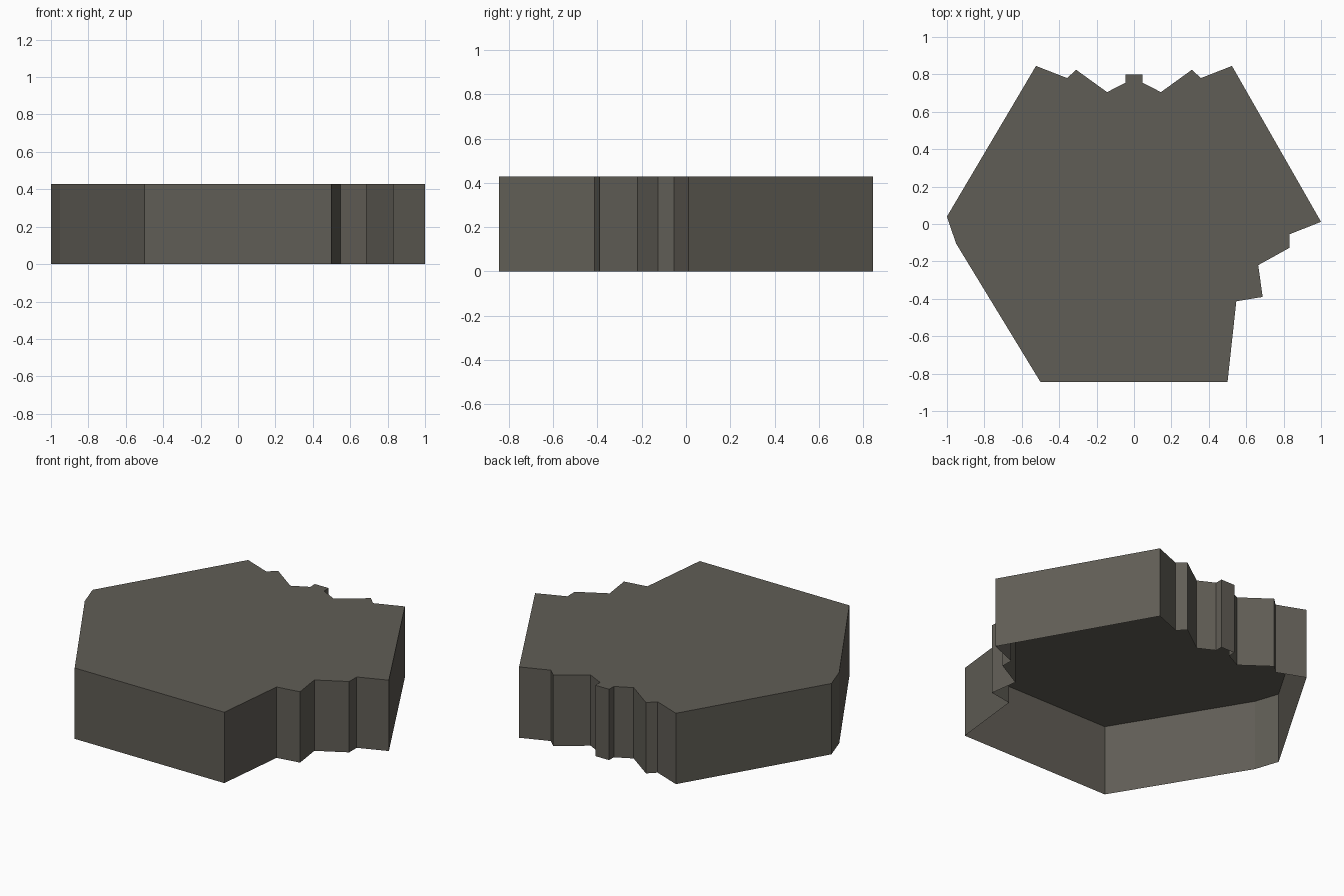
import bpy
import bmesh

if "Cube" in bpy.data.objects:
    bpy.data.objects.remove(bpy.data.objects["Cube"])

HEIGHT = 0.428

# One stone colour for the whole tile
stone = bpy.data.materials.new("dark grey stone")
stone.diffuse_color = (0.118, 0.110, 0.092, 1.0)
stone.use_nodes = True
stone.node_tree.nodes["Principled BSDF"].inputs["Base Color"].default_value = stone.diffuse_color

# Back edge: the right half of the jagged profile, mirrored to the left
half_back = [(0.046, 0.80), (0.046, 0.755), (0.144, 0.705), (0.31, 0.825),
             (0.357, 0.78), (0.524, 0.845)]
back_edge = [(-x, y) for x, y in reversed(half_back)] + half_back

# Right side: broken, stepped edge down to the front corner
right_edge = [(1.0, 0.012), (0.832, -0.055), (0.832, -0.127), (0.664, -0.22),
              (0.688, -0.39), (0.547, -0.413)]

# Front and left: clean hexagon sides with one chipped corner
front_left = [(0.5, -0.845), (-0.5, -0.845), (-0.952, -0.103), (-1.0, 0.04)]

outline = back_edge + right_edge + front_left
outline.reverse()  # counter-clockwise, so the cap faces up

# Tile shell: flat cap with straight walls, open underneath
bm = bmesh.new()
top = [bm.verts.new((x, y, HEIGHT)) for x, y in outline]
low = [bm.verts.new((x, y, 0.0)) for x, y in outline]
bm.faces.new(top)
n = len(outline)
for i in range(n):
    j = (i + 1) % n
    bm.faces.new((low[i], low[j], top[j], top[i]))

mesh = bpy.data.meshes.new("stone_tile")
bm.to_mesh(mesh)
bm.free()
mesh.materials.append(stone)
tile = bpy.data.objects.new("stone_tile", mesh)
bpy.context.collection.objects.link(tile)
